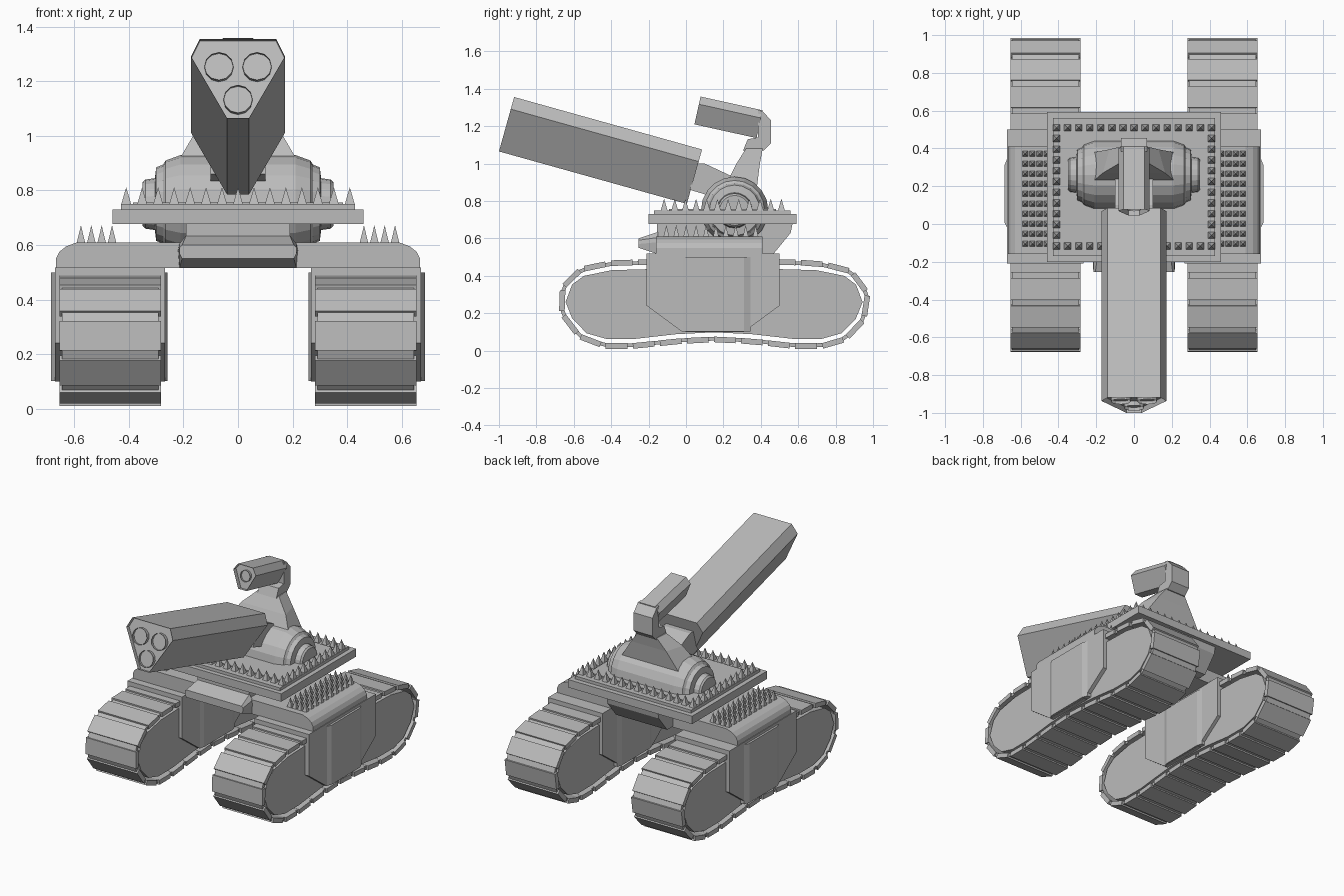
import bpy, bmesh, math
from mathutils import Matrix, Vector

cube = bpy.data.objects.get("Cube")
if cube:
    bpy.data.objects.remove(cube, do_unlink=True)

GREY = (0.5, 0.5, 0.5, 1)
mat = bpy.data.materials.new("armour_grey")
mat.use_nodes = True
mat.diffuse_color = GREY
mat.node_tree.nodes["Principled BSDF"].inputs["Base Color"].default_value = GREY


def finish(name, bm, matrix=None):
    bmesh.ops.recalc_face_normals(bm, faces=bm.faces)
    mesh = bpy.data.meshes.new(name)
    bm.to_mesh(mesh)
    bm.free()
    mesh.materials.append(mat)
    ob = bpy.data.objects.new(name, mesh)
    bpy.context.collection.objects.link(ob)
    if matrix:
        ob.matrix_world = matrix
    return ob


def place(axis, p, t):
    a, b = p
    return {"x": (t, a, b), "y": (a, t, b), "z": (a, b, t)}[axis]


def add_prism(bm, axis, pts, lo, hi, pts_hi=None):
    """Extrude a profile along an axis; pts_hi lets the far end differ."""
    near = [bm.verts.new(place(axis, p, lo)) for p in pts]
    far = [bm.verts.new(place(axis, p, hi)) for p in (pts_hi or pts)]
    n = len(pts)
    cap = bm.faces.new(near)
    bm.faces.new(far[::-1])
    for i in range(n):
        j = (i + 1) % n
        bm.faces.new((near[i], far[i], far[j], near[j]))
    return cap


def prism(name, axis, pts, lo, hi, pts_hi=None, matrix=None):
    bm = bmesh.new()
    add_prism(bm, axis, pts, lo, hi, pts_hi)
    return finish(name, bm, matrix)


def rect(a0, a1, b0, b1):
    return [(a0, b0), (a1, b0), (a1, b1), (a0, b1)]


def both(pts):
    """Mirror a half profile across x = 0."""
    return pts + [(-a, b) for a, b in reversed(pts)]


def lathe_x(name, profile, sides, centre):
    """Solid of revolution about x from (x, radius) pairs."""
    bm = bmesh.new()
    rings = []
    for x, r in profile:
        rings.append([bm.verts.new((x, centre[0] + r * math.cos(k * math.tau / sides),
                                    centre[1] + r * math.sin(k * math.tau / sides)))
                      for k in range(sides)])
    for a, b in zip(rings, rings[1:]):
        for k in range(sides):
            j = (k + 1) % sides
            bm.faces.new((a[k], a[j], b[j], b[k]))
    bm.faces.new(rings[0])
    bm.faces.new(rings[-1])
    return finish(name, bm)


def spikes(name, spots, z, half, height):
    bm = bmesh.new()
    for x, y in spots:
        tip = bm.verts.new((x, y, z + height))
        base = [bm.verts.new((x + sx * half, y + sy * half, z))
                for sx, sy in ((-1, -1), (1, -1), (1, 1), (-1, 1))]
        bm.faces.new(base)
        for k in range(4):
            bm.faces.new((base[k], base[(k + 1) % 4], tip))
    return finish(name, bm)


# Track loop: half of the centreline, mirrored about the track middle
MID = 0.15
half = [(0, .06), (.2, .05), (.42, .025), (.58, .025), (.7, .06), (.79, .15), (.832, .26),
        (.79, .375), (.71, .435), (.55, .468), (.3, .475), (0, .475)]
loop = [Vector((MID + t, z)) for t, z in half]
loop += [Vector((MID - t, z)) for t, z in half[-2:0:-1]]


def along(dist):
    n = len(loop)
    for i in range(n * 2):
        a, b = loop[i % n], loop[(i + 1) % n]
        length = (b - a).length
        if dist <= length:
            return a.lerp(b, dist / length)
        dist -= length


def inset_loop(d):
    pts, n = [], len(loop)
    for i in range(n):
        t = (loop[(i + 1) % n] - loop[i - 1]).normalized()
        pts.append(tuple(loop[i] + Vector((-t.y, t.x)) * d))
    return pts


def add_link(bm, a, b, thick, x0, x1, shift=0):
    t = (b - a).normalized()
    nrm = Vector((-t.y, t.x))
    o, h = nrm * shift, nrm * thick / 2
    add_prism(bm, "x", [a + o - h, b + o - h, b + o + h, a + o + h], x0, x1)


perimeter = sum((loop[i] - loop[i - 1]).length for i in range(len(loop)))
LINKS = 26
pitch = perimeter / LINKS
for side, s in (("left", 1), ("right", -1)):
    # Running gear
    prism(side + "_wheel_hub", "x", inset_loop(.038), s * .292, s * .645)
    bm = bmesh.new()
    for i in range(LINKS):
        d = i * pitch
        add_link(bm, along(d), along(d + pitch * .8), .03, s * .282, s * .655)
        add_link(bm, along(d + pitch * .75), along(d + pitch * 1.05), .02, s * .292, s * .645, .004)
    finish(side + "_track", bm)
    # Side armour with raised panels
    prism(side + "_side_armour", "x",
          [(-.21, .518), (-.21, .24), (-.02, .1), (.31, .1), (.5, .24), (.5, .518)],
          s * .268, s * .672)
    prism(side + "_armour_panel", "z",
          [(s * x, y) for x, y in ((.268, -.02), (.258, .01), (.258, .31), (.268, .345),
                                   (.672, .345), (.686, .31), (.686, .01), (.672, -.02))],
          .102, .5)
    spikes(side + "_shoulder_spikes",
           [(s * (.462 + .038 * c), -.105 + .053 * r) for c in range(4) for r in range(10)],
           .61, .015, .062)

# Cross hull with rounded shoulders
prism("cross_hull", "y",
      both([(.668, .515), (.668, .55), (.655, .575), (.63, .595), (.59, .61)]), -.16, .41)
prism("hull_nose", "y", both([(.205, .55), (.215, .57), (.215, .59), (.205, .6)]), -.255, -.15,
      both([(.215, .515), (.22, .58), (.215, .605), (.19, .635)]))
prism("turret_neck", "x",
      [(-.155, .52), (-.155, .68), (.57, .68), (.56, .63), (.47, .52)], -.19, .19)

# Turret deck with its fence of spikes
prism("deck", "z", rect(-.46, .46, -.2, .592), .677, .73)
prism("deck_upper_tier", "z", rect(-.43, .43, -.17, .56), .73, .75)
prism("deck_plate", "z", rect(-.385, .385, -.09, .48), .75, .756)
fence = [(-.41 + .82 * i / 14, y) for i in range(15) for y in (-.117, .51)]
fence += [(x, -.117 + .627 * i / 11) for i in range(1, 11) for x in (-.41, .41)]
spikes("deck_spikes", fence, .75, .018, .062)

# Trunnion drum
drum = [(.35, .08), (.34, .09), (.305, .095), (.3, .135), (.275, .145), (.265, .16), (.21, .18)]
lathe_x("trunnion_drum", [(-x, r) for x, r in drum] + drum[::-1], 20, (.26, .75))

# Mast carrying the sight
prism("mast_base", "z", both([(.235, .21), (.21, .38)]), .88, 1.0,
      both([(.165, .27), (.13, .395)]))
prism("mast", "z", both([(.165, .27), (.13, .395)]), 1.0, 1.08,
      both([(.08, .32), (.07, .41)]))
prism("mast_hook", "x",
      [(.305, 1.07), (.33, 1.13), (.385, 1.14), (.385, 1.285), (.41, 1.28), (.455, 1.23),
       (.455, 1.11), (.415, 1.07)], -.07, .07)


def pod(name, section, length, rim, depth, origin, pitch_deg):
    """Long housing with a recessed front face, tilted up at the front."""
    m = Matrix.Translation(origin) @ Matrix.Rotation(math.radians(-pitch_deg), 4, "X")
    bm = bmesh.new()
    cap = add_prism(bm, "y", both(section), 0, length)
    bmesh.ops.inset_region(bm, faces=[cap], thickness=rim)
    bmesh.ops.translate(bm, verts=cap.verts, vec=(0, depth, 0))
    finish(name, bm, m)
    return m


def tube(name, x, z, r, front, back, m):
    ring = [(x + r * math.cos(k * math.tau / 12), z + r * math.sin(k * math.tau / 12))
            for k in range(12)]
    bm = bmesh.new()
    cap = add_prism(bm, "y", ring, front, back)
    bmesh.ops.inset_region(bm, faces=[cap], thickness=r * .17)
    bmesh.ops.translate(bm, verts=cap.verts, vec=(0, (back - front) * .6, 0))
    finish(name, bm, m)


# Triple launcher
m = pod("launcher", [(.04, 0), (.172, .235), (.14, .302)], 1.043, .018, .03, (0, -1, 1.065), 15.6)
for i, (x, z) in enumerate(((-.07, .2), (.07, .2), (0, .075))):
    tube("launch_tube_%d" % (i + 1), x, z, .053, .006, .035, m)
prism("launcher_bracket", "x",
      [(.02, .86), (.05, 1.0), (.1, 1.0), (.25, .93), (.25, .8), (.12, .83)], -.1, .1)

# Sight head
m = pod("sight_head", [(.03, 0), (.083, .11), (.055, .152)], .34, .012, .03, (0, .045, 1.21), 12.5)
tube("sight_lens", 0, .085, .036, .012, .036, m)
